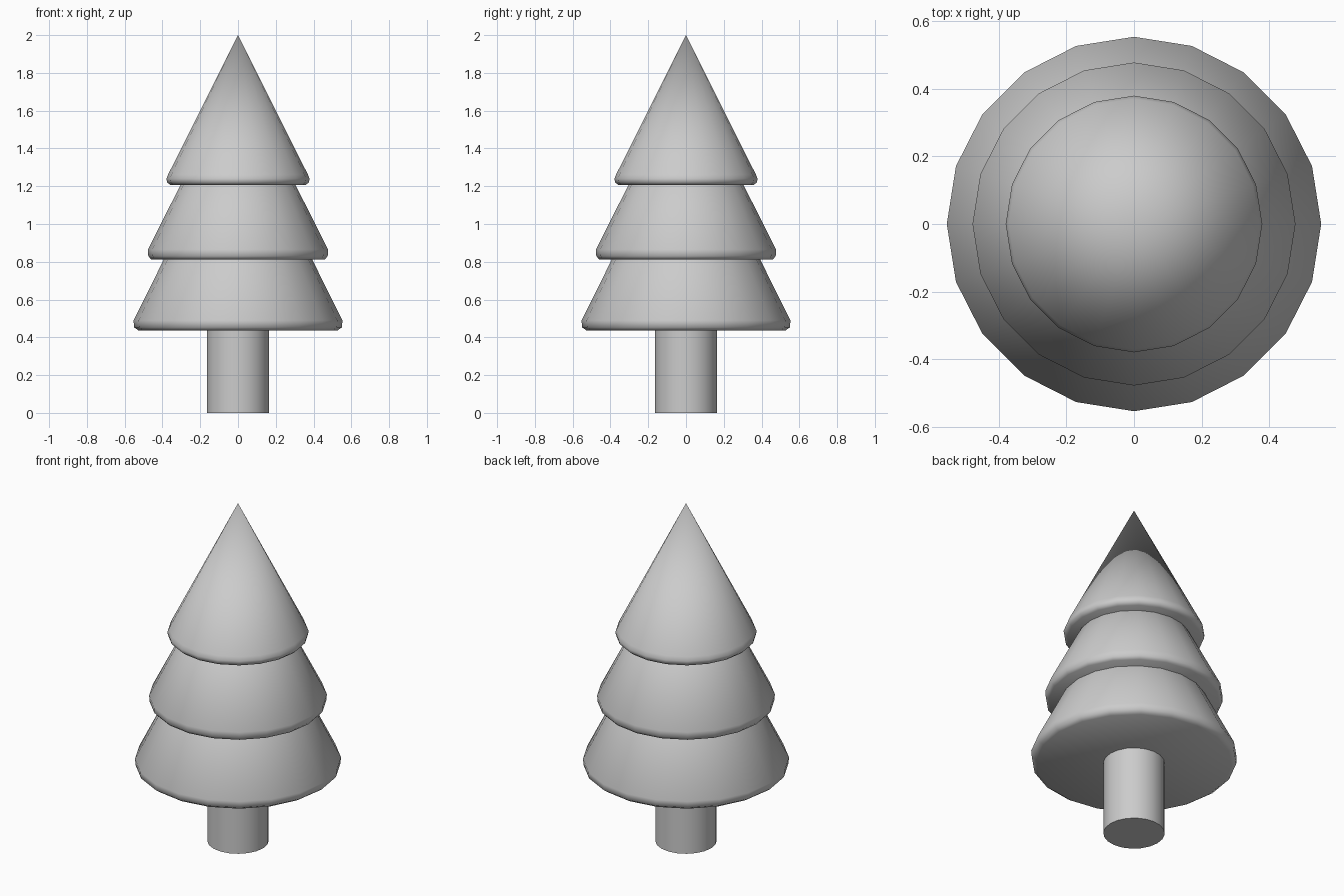
import bpy, bmesh
from math import sin, cos, pi, radians

if "Cube" in bpy.data.objects:
    bpy.data.objects.remove(bpy.data.objects["Cube"])

SIDES = 20

def lathe(name, profile):
    """Revolve (radius, z) points, bottom to top, around z; radius 0 makes a tip."""
    bm = bmesh.new()
    rings = []
    for r, z in profile:
        if r == 0:
            rings.append([bm.verts.new((0, 0, z))])
        else:
            rings.append([bm.verts.new((r * cos(2 * pi * i / SIDES),
                                        r * sin(2 * pi * i / SIDES), z))
                          for i in range(SIDES)])
    for a, b in zip(rings, rings[1:]):
        for i in range(SIDES):
            j = (i + 1) % SIDES
            if len(b) == 1:
                bm.faces.new((a[i], a[j], b[0]))
            else:
                bm.faces.new((a[i], a[j], b[j], b[i]))
    # close the flat ends
    bm.faces.new(rings[0][::-1])
    if len(rings[-1]) > 1:
        bm.faces.new(rings[-1])
    mesh = bpy.data.meshes.new(name)
    bm.to_mesh(mesh)
    bm.free()
    obj = bpy.data.objects.new(name, mesh)
    bpy.context.collection.objects.link(obj)
    bpy.ops.object.select_all(action='DESELECT')
    obj.select_set(True)
    bpy.context.view_layer.objects.active = obj
    bpy.ops.object.shade_smooth_by_angle(angle=radians(60))
    return obj

# Trunk
lathe("trunk", [(0.165, 0), (0.165, 0.45)])

# Foliage cones with a rounded lower rim
lathe("lower_branches", [(0.525, 0.435), (0.55, 0.453), (0.553, 0.49), (0, 1.6)])
lathe("middle_branches", [(0.46, 0.813), (0.475, 0.83), (0.477, 0.865), (0, 1.81)])
lathe("upper_branches", [(0.36, 1.207), (0.376, 1.222), (0.379, 1.24),
                         (0.37, 1.262), (0, 2.0)])
